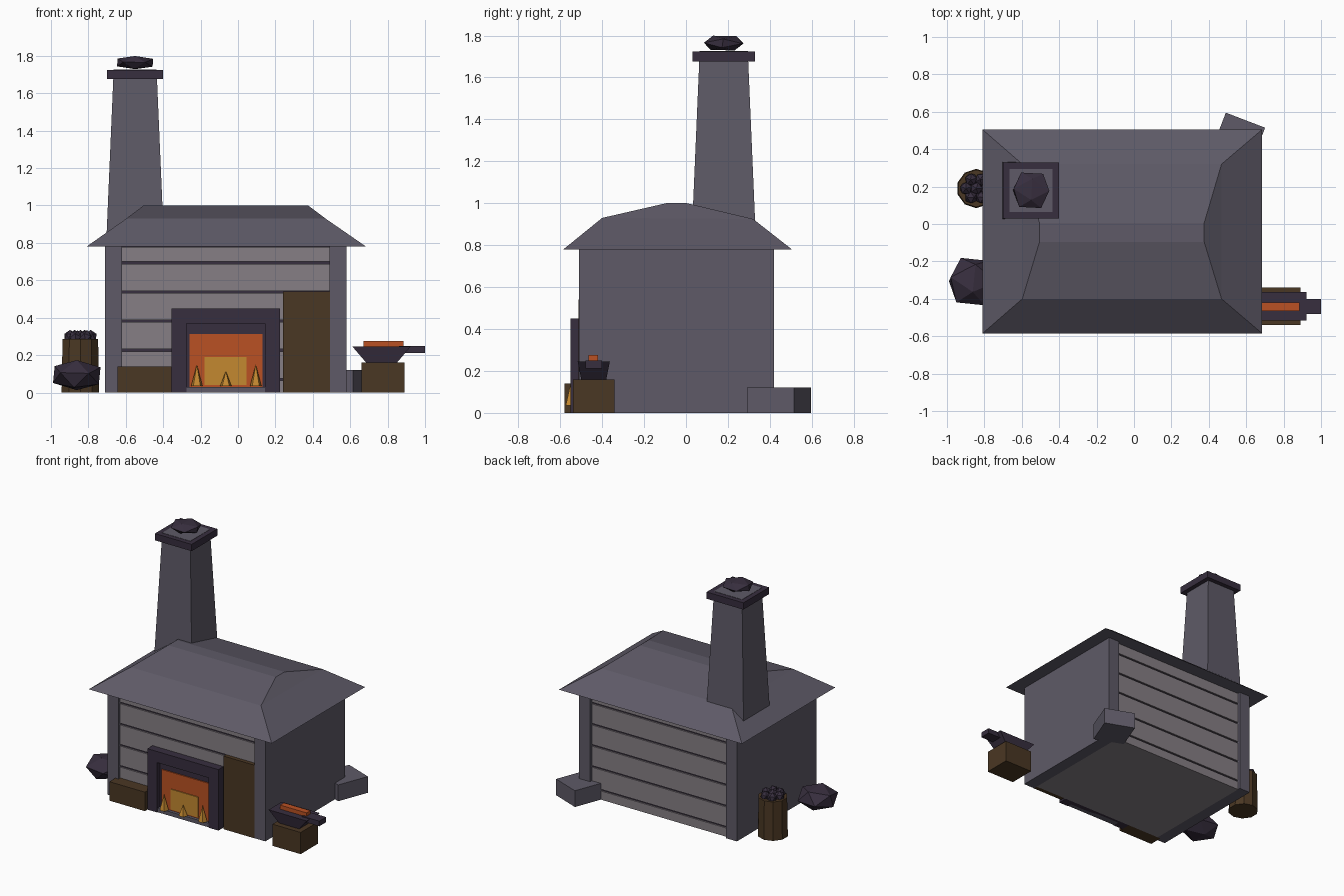
import bpy, bmesh, math
from mathutils import Matrix, Vector

cube = bpy.data.objects.get("Cube")
if cube:
    bpy.data.objects.remove(cube, do_unlink=True)


def material(name, r, g, b):
    m = bpy.data.materials.new(name)
    m.use_nodes = True
    colour = [(c / 255 / 12.92 if c < 11 else ((c / 255 + 0.055) / 1.055) ** 2.4) for c in (r, g, b)] + [1]
    m.diffuse_color = colour
    m.node_tree.nodes["Principled BSDF"].inputs["Base Color"].default_value = colour
    return m


STONE = material("grey stone", 94, 90, 103)
PLANK = material("pale plank", 134, 127, 133)
DARK = material("dark iron", 55, 46, 62)
WOOD = material("brown wood", 74, 55, 35)
EMBER = material("ember orange", 186, 81, 35)
FLAME = material("flame yellow", 196, 137, 48)


def finish(name, bm, mat):
    bmesh.ops.recalc_face_normals(bm, faces=bm.faces[:])
    mesh = bpy.data.meshes.new(name)
    bm.to_mesh(mesh)
    bm.free()
    mesh.materials.append(mat)
    ob = bpy.data.objects.new(name, mesh)
    bpy.context.scene.collection.objects.link(ob)
    return ob


def box(name, mat, x, y, z, top=(1, 1)):
    """Box between (min, max) pairs; top scales the upper face."""
    bm = bmesh.new()
    bmesh.ops.create_cube(bm, size=1)
    for v in bm.verts:
        sx, sy = top if v.co.z > 0 else (1, 1)
        v.co = Vector((sum(x) / 2 + v.co.x * sx * (x[1] - x[0]),
                       sum(y) / 2 + v.co.y * sy * (y[1] - y[0]),
                       sum(z) / 2 + v.co.z * (z[1] - z[0])))
    return finish(name, bm, mat)


def rock(name, mat, centre, radii, turn=0):
    bm = bmesh.new()
    bmesh.ops.create_icosphere(bm, subdivisions=1, radius=1)
    bmesh.ops.transform(bm, verts=bm.verts[:], matrix=Matrix.Translation(centre)
                        @ Matrix.Diagonal((*radii, 1)) @ Matrix.Rotation(turn, 4, 'X')
                        @ Matrix.Rotation(turn / 2, 4, 'Z'))
    return finish(name, bm, mat)


def cone(name, mat, x, y, z0, z1, r0, r1, sides):
    bm = bmesh.new()
    bmesh.ops.create_cone(bm, cap_ends=True, segments=sides, radius1=r0, radius2=r1, depth=z1 - z0)
    bmesh.ops.translate(bm, verts=bm.verts[:], vec=(x, y, (z0 + z1) / 2))
    return finish(name, bm, mat)


# Side walls with their corner posts
for side, x in (("right", (-0.71, -0.62)), ("left", (0.49, 0.58))):
    box(side + "_wall", STONE, x, (-0.51, 0.42), (0, 0.79))

# Plank walls front and back, with dark gaps between the boards
box("wall_core", DARK, (-0.62, 0.49), (-0.48, 0.39), (0.02, 0.78))
edges = [0] + [0.07 + 0.156 * i for i in range(5)] + [0.785]
for i, (low, high) in enumerate(zip(edges, edges[1:])):
    box(f"plank_course_{i + 1}", PLANK, (-0.62, 0.49), (-0.49, 0.40),
        (low + (0.006 if i else 0), high - 0.006))

# Hipped roof: cross-section points (y, z, left x, right x)
section = [(-0.585, 0.78, -0.81, 0.685), (-0.40, 0.93, -0.597, 0.468), (-0.095, 1.0, -0.505, 0.375),
           (0.005, 1.0, -0.505, 0.375), (0.32, 0.925, -0.597, 0.468), (0.505, 0.78, -0.81, 0.685)]
bm = bmesh.new()
rows = [(bm.verts.new((a, y, z)), bm.verts.new((b, y, z))) for y, z, a, b in section]
for p, q in zip(rows, rows[1:]):
    bm.faces.new((p[0], p[1], q[1], q[0]))
for side in (0, 1):
    for i in (0, 1):
        bm.faces.new([rows[k][side] for k in (i, i + 1, 4 - i, 5 - i)])
bm.faces.new((rows[0][0], rows[0][1], rows[5][1], rows[5][0]))
finish("roof", bm, STONE)

# Chimney with cap and a lump of soot on top
box("chimney", STONE, (-0.705, -0.395), (0.025, 0.335), (0.79, 1.69), (0.75, 0.75))
box("chimney_cap", DARK, (-0.70, -0.40), (0.03, 0.33), (1.675, 1.725))
box("chimney_mouth", STONE, (-0.665, -0.435), (0.065, 0.295), (1.72, 1.727))
rock("chimney_soot", DARK, (-0.55, 0.18, 1.764), (0.112, 0.108, 0.04), 0.5)

# Fireplace surround
for side, x in (("right", (-0.355, -0.275)), ("left", (0.145, 0.225))):
    box("hearth_jamb_" + side, DARK, x, (-0.55, -0.48), (0, 0.45))
box("hearth_lintel", DARK, (-0.275, 0.145), (-0.55, -0.48), (0.368, 0.45))
box("hearth_back", DARK, (-0.275, 0.145), (-0.515, -0.48), (0, 0.368))
box("hearth_sill", STONE, (-0.275, 0.145), (-0.545, -0.50), (0, 0.03))
box("ember_glow", EMBER, (-0.26, 0.13), (-0.523, -0.515), (0.03, 0.312))
box("flame_glow", FLAME, (-0.18, 0.045), (-0.530, -0.522), (0.04, 0.19))
for i, (x, tip) in enumerate(((-0.22, 0.15), (-0.065, 0.115), (0.095, 0.15))):
    cone(f"flame_{i + 1}", FLAME, x, -0.548, 0.035, tip, 0.032, 0, 5)

# Wooden door panel and fuel box on the front
box("door_panel", WOOD, (0.24, 0.492), (-0.512, -0.48), (0, 0.54))
box("fuel_box", WOOD, (-0.645, -0.355), (-0.58, -0.48), (0, 0.14))

# Anvil on its block, with a hot bar
box("anvil_block", WOOD, (0.66, 0.89), (-0.54, -0.34), (0, 0.16))
box("anvil_body", DARK, (0.685, 0.85), (-0.50, -0.38), (0.16, 0.245), (1.88, 1.28))
box("anvil_horn", DARK, (0.86, 1.0), (-0.48, -0.40), (0.212, 0.25))
box("hot_bar", EMBER, (0.67, 0.885), (-0.465, -0.42), (0.245, 0.275))

# Turned stone block at the back corner
block = box("corner_block", STONE, (-0.1125, 0.1125), (-0.12, 0.12), (0, 0.12))
block.location = (0.553, 0.443, 0)
block.rotation_euler.z = math.radians(-21)

# Coal barrel and loose boulder
cone("coal_barrel", WOOD, -0.843, 0.19, 0, 0.285, 0.105, 0.1, 10)
for i in range(6):
    a = math.tau * i / 6
    rock(f"coal_{i + 1}", DARK, (-0.843 + 0.055 * math.cos(a), 0.19 + 0.055 * math.sin(a), 0.295),
         (0.036, 0.036, 0.04), a)
rock("coal_centre", DARK, (-0.843, 0.19, 0.295), (0.036, 0.036, 0.04))
rock("boulder", DARK, (-0.862, -0.308, 0.093), (0.145, 0.142, 0.087), 0.4)
